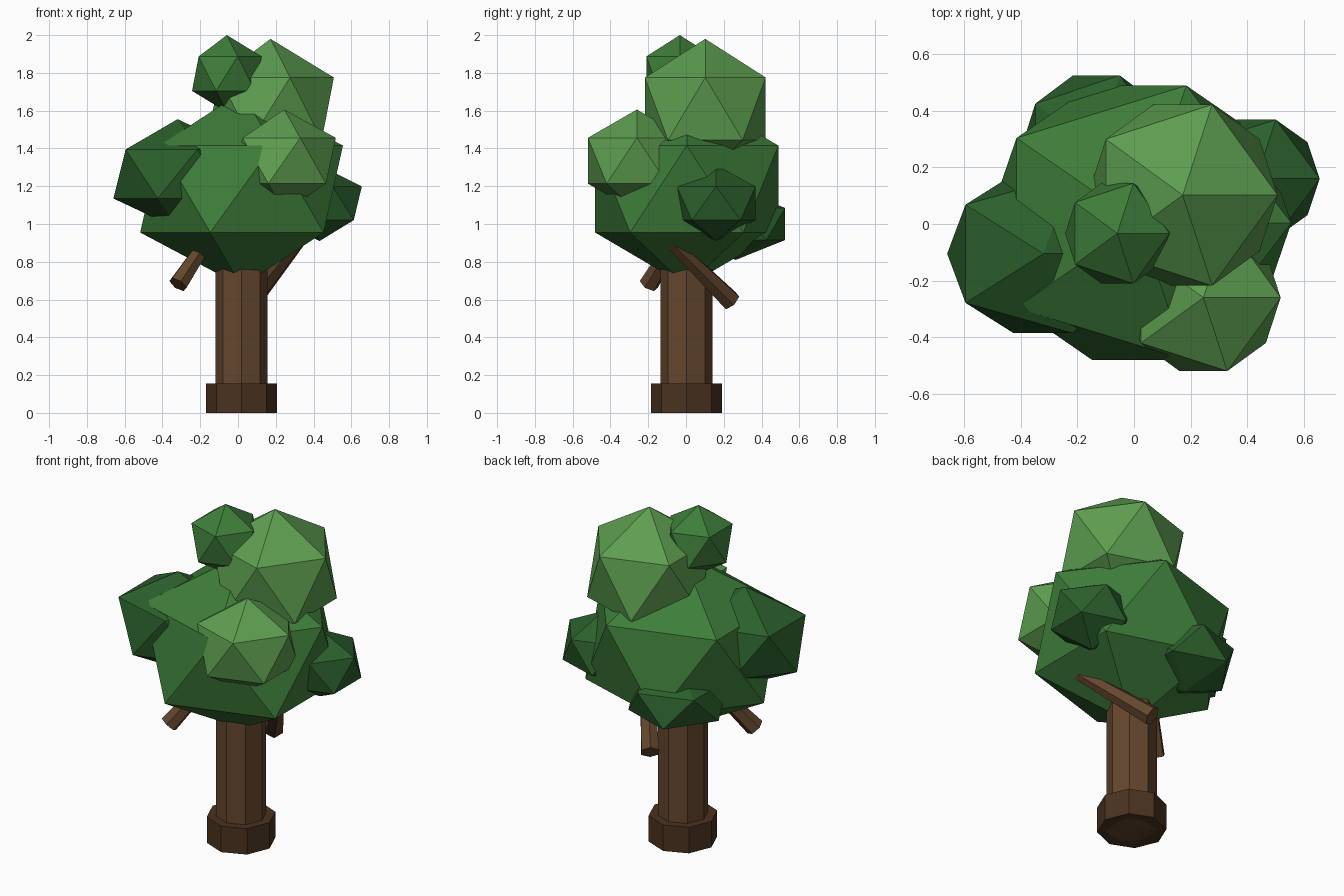
import bpy
from mathutils import Vector

if "Cube" in bpy.data.objects:
    bpy.data.objects.remove(bpy.data.objects["Cube"])


def material(name, rgb):
    m = bpy.data.materials.new(name)
    m.diffuse_color = (*rgb, 1)
    m.use_nodes = True
    m.node_tree.nodes["Principled BSDF"].inputs["Base Color"].default_value = m.diffuse_color
    return m


bark = material("bark", (0.127, 0.061, 0.026))
dark_bark = material("dark_bark", (0.07, 0.032, 0.014))
light_leaf = material("light_leaf", (0.11, 0.34, 0.08))
mid_leaf = material("mid_leaf", (0.048, 0.205, 0.042))
dark_leaf = material("dark_leaf", (0.024, 0.115, 0.025))


def finish(name, mat):
    ob = bpy.context.object
    ob.name = name
    ob.data.materials.append(mat)
    return ob


def limb(name, start, end, r1, r2, sides, mat):
    """Tapered faceted cylinder between two points."""
    a, b = Vector(start), Vector(end)
    bpy.ops.mesh.primitive_cone_add(vertices=sides, radius1=r1, radius2=r2,
                                    depth=(b - a).length, location=(a + b) / 2)
    ob = finish(name, mat)
    ob.rotation_euler = (b - a).to_track_quat('Z', 'Y').to_euler()
    return ob


def clump(name, centre, radii, mat):
    """Twenty-sided leaf clump."""
    bpy.ops.mesh.primitive_ico_sphere_add(subdivisions=1, radius=1, location=centre)
    finish(name, mat).scale = radii


# Trunk and its base: octagons with corners on the axes
for name, top, r, mat in (("trunk", 0.95, 0.138, bark),
                          ("trunk_base", 0.155, 0.188, dark_bark)):
    bpy.ops.mesh.primitive_cylinder_add(vertices=8, radius=r, depth=top,
                                        location=(0.018, 0.003, top / 2))
    finish(name, mat)

# Branches running up into the leaves
limb("left_branch", (-0.318, -0.197, 0.68), (-0.118, -0.02, 0.98), 0.053, 0.033, 6, bark)
limb("right_branch", (0.07, 0.238, 0.593), (0.35, -0.12, 0.945), 0.056, 0.035, 6, bark)

# Leaf clumps
clump("main_leaves", (0.019, 0.004, 1.185), (0.6, 0.57, 0.515), mid_leaf)
clump("upper_leaves", (0.172, 0.102, 1.61), (0.375, 0.376, 0.37), light_leaf)
clump("front_leaves", (0.245, -0.26, 1.335), (0.305, 0.305, 0.271), light_leaf)
clump("left_leaves", (-0.32, -0.105, 1.265), (0.38, 0.33, 0.29), dark_leaf)
clump("right_leaves", (0.432, 0.16, 1.11), (0.25, 0.245, 0.2), dark_leaf)
clump("back_leaves", (-0.133, 0.263, 1.0), (0.298, 0.308, 0.19), dark_leaf)
clump("top_leaves", (-0.059, -0.033, 1.796), (0.206, 0.208, 0.204), mid_leaf)
